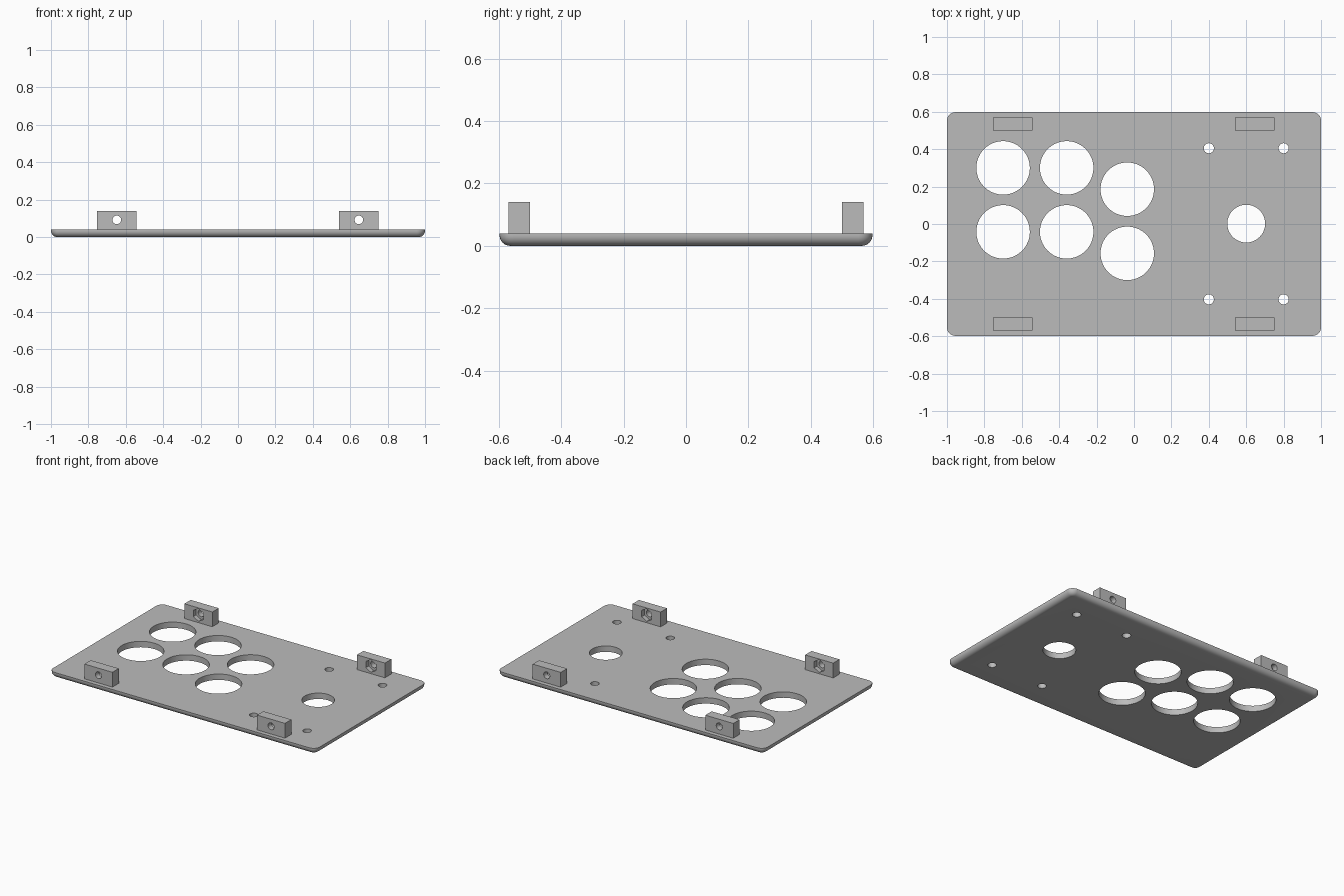
import bpy, bmesh, math
from mathutils import Matrix

cube = bpy.data.objects.get("Cube")
if cube:
    bpy.data.objects.remove(cube, do_unlink=True)

grey = bpy.data.materials.new("plain grey")
grey.use_nodes = True
grey.diffuse_color = (0.5, 0.5, 0.5, 1)
grey.node_tree.nodes["Principled BSDF"].inputs["Base Color"].default_value = (0.5, 0.5, 0.5, 1)


def make_object(name, bm):
    bmesh.ops.recalc_face_normals(bm, faces=bm.faces)
    mesh = bpy.data.meshes.new(name)
    bm.to_mesh(mesh)
    bm.free()
    mesh.materials.append(grey)
    obj = bpy.data.objects.new(name, mesh)
    bpy.context.collection.objects.link(obj)
    return obj


def add_cylinder(bm, x, y, z, radius, depth, sides=64, along_y=False):
    m = Matrix.Translation((x, y, z))
    if along_y:
        m = m @ Matrix.Rotation(math.pi / 2, 4, 'X')
    bmesh.ops.create_cone(bm, cap_ends=True, segments=sides, radius1=radius,
                          radius2=radius, depth=depth, matrix=m)


def cut(obj, bm):
    """Subtract the cutter mesh from obj, then discard the cutter."""
    cutter = make_object("cutter", bm)
    cutter.hide_render = True
    mod = obj.modifiers.new("cut", 'BOOLEAN')
    mod.operation, mod.solver, mod.object = 'DIFFERENCE', 'EXACT', cutter
    bpy.ops.object.select_all(action='DESELECT')
    bpy.context.view_layer.objects.active = obj
    obj.select_set(True)
    bpy.ops.object.modifier_apply(modifier=mod.name)
    bpy.data.objects.remove(cutter, do_unlink=True)
    bpy.ops.object.shade_smooth_by_angle(angle=math.radians(30))


# Plate: rounded rectangle with a rounded lower rim
HALF_X, HALF_Y, THICK = 1.0, 0.598, 0.04
CORNER, FILLET, STEPS = 0.045, 0.034, 8


def outline(bm, inset, z):
    r = CORNER - inset
    verts = []
    for quarter, (sx, sy) in enumerate([(1, 1), (-1, 1), (-1, -1), (1, -1)]):
        for i in range(STEPS + 1):
            a = (quarter + i / STEPS) * math.pi / 2
            verts.append(bm.verts.new((sx * (HALF_X - CORNER) + r * math.cos(a),
                                       sy * (HALF_Y - CORNER) + r * math.sin(a), z)))
    return verts


bm = bmesh.new()
rings = []
for i in range(STEPS + 1):
    a = i / STEPS * math.pi / 2
    rings.append(outline(bm, FILLET * (1 - math.sin(a)), FILLET * (1 - math.cos(a))))
rings.append(outline(bm, 0, THICK))
for low, high in zip(rings, rings[1:]):
    for i in range(len(low)):
        j = (i + 1) % len(low)
        bm.faces.new((low[i], low[j], high[j], high[i]))
bm.faces.new(rings[0])
bm.faces.new(rings[-1])
plate = make_object("plate", bm)

# Plate openings: six buttons, one stick, four screws
bm = bmesh.new()
for x, y in [(-0.70, 0.30), (-0.36, 0.30), (-0.70, -0.042), (-0.36, -0.042),
             (-0.036, 0.186), (-0.036, -0.157)]:
    add_cylinder(bm, x, y, 0, 0.143, 0.3)
add_cylinder(bm, 0.6, 0.002, 0, 0.101, 0.3)
for x in (0.4, 0.8):
    for y in (0.405, -0.403):
        add_cylinder(bm, x, y, 0, 0.027, 0.3, 32)
cut(plate, bm)

# Mounting blocks: screw hole through, hexagonal nut pocket on the inner face
for side_x, x in (("right", -0.648), ("left", 0.646)):
    for side_y, s in (("front", -1), ("back", 1)):
        bm = bmesh.new()
        bmesh.ops.create_cube(bm, size=1, matrix=Matrix.Translation((x, s * 0.535, 0.09))
                              @ Matrix.Diagonal((0.21, 0.068, 0.1, 1)))
        block = make_object(f"{side_y}_{side_x}_mounting_block", bm)
        bm = bmesh.new()
        add_cylinder(bm, x, s * 0.535, 0.092, 0.023, 0.3, 32, True)
        cut(block, bm)
        bm = bmesh.new()
        add_cylinder(bm, x, s * 0.501, 0.092, 0.043, 0.06, 6, True)
        cut(block, bm)
